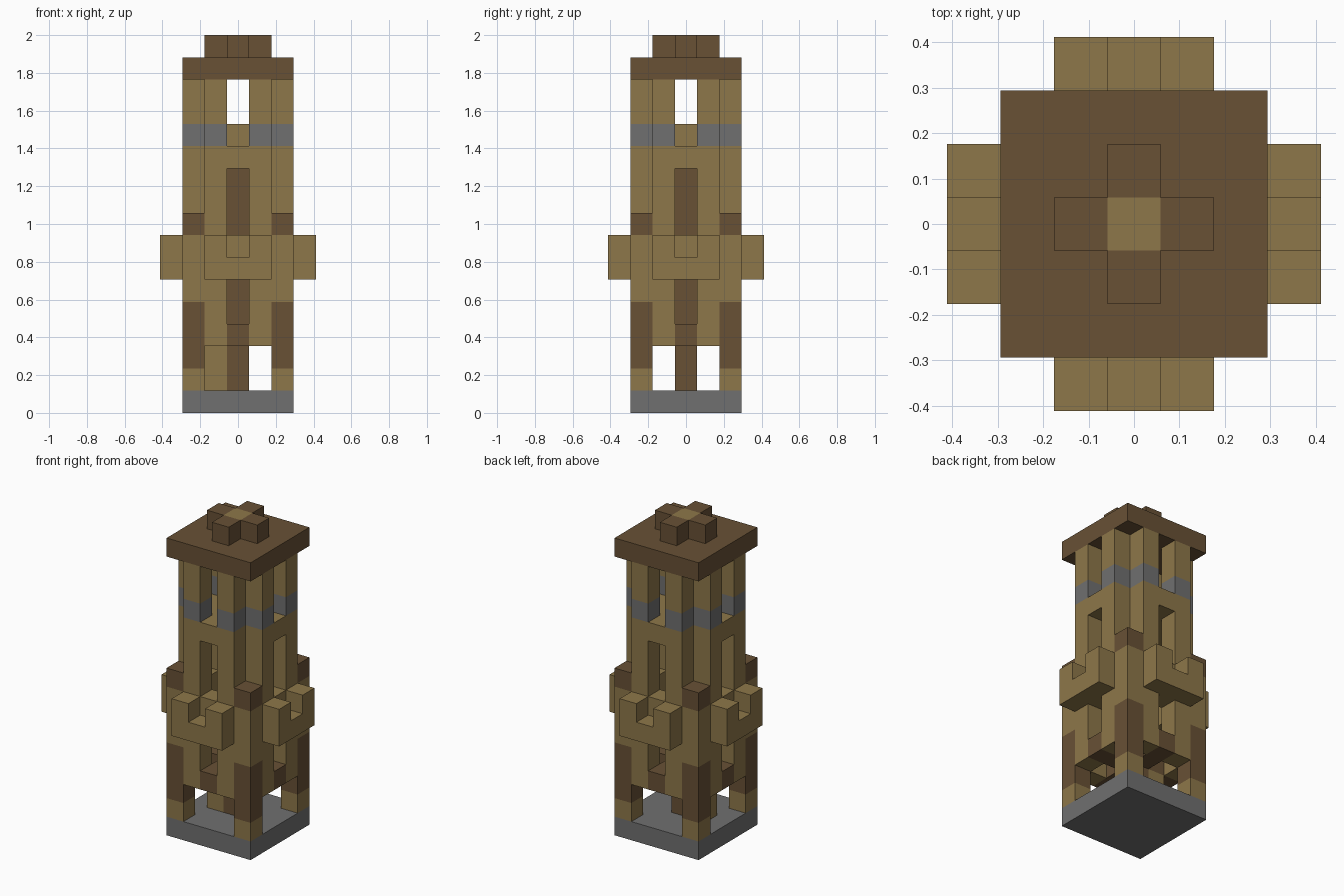
import bpy, bmesh, math
from mathutils import Vector

cube = bpy.data.objects.get("Cube")
if cube:
    bpy.data.objects.remove(cube, do_unlink=True)

U = 2 / 17  # one block; the tower is 17 blocks tall


def material(name, rgb):
    m = bpy.data.materials.new(name)
    m.use_nodes = True
    colour = (*rgb, 1)
    m.diffuse_color = colour
    m.node_tree.nodes["Principled BSDF"].inputs["Base Color"].default_value = colour
    return m


MATS = [material("tan_wood", (0.27, 0.185, 0.067)),
        material("dark_wood", (0.138, 0.082, 0.036)),
        material("grey_stone", (0.16, 0.16, 0.16))]
TAN, DARK, STONE = range(3)

parts = {}     # part name -> {cell: colour}
filled = set()  # every occupied cell


def block(part, colour, xs, ys, zs, turns=1):
    """Fill an inclusive range of blocks, repeated by quarter turns."""
    for x in range(xs[0], xs[1] + 1):
        for y in range(ys[0], ys[1] + 1):
            for z in range(zs[0], zs[1] + 1):
                a, b = x, y
                for _ in range(turns):
                    if (a, b, z) not in filled:
                        filled.add((a, b, z))
                        parts.setdefault(part, {})[a, b, z] = colour
                    a, b = -b, a


# Stone plinth
block("plinth", STONE, (-2, 2), (-2, 2), (0, 0))

# Corner legs with dark bands
for colour, zs in ((TAN, (1, 1)), (DARK, (2, 4)), (TAN, (5, 7)), (DARK, (8, 8))):
    block("corner_legs", colour, (2, 2), (2, 2), zs, 4)

# Central post and the step beside it
block("central_post", DARK, (0, 0), (0, 0), (1, 10))
block("central_post", TAN, (0, 0), (0, 0), (11, 12))
block("post_step", TAN, (-1, -1), (0, 0), (1, 2))

# Lower floor beams, crossing through the post
block("floor_beams", DARK, (0, 0), (-2, -1), (3, 3), 4)

# Paired wall columns on every side, with a stone band
for x in (-1, 1):
    for colour, zs in ((TAN, (3, 11)), (STONE, (12, 12)), (TAN, (13, 14))):
        block("wall_columns", colour, (x, x), (-2, -2), zs, 4)

# Wall panels behind the balconies and above the slits
block("wall_panels", TAN, (0, 0), (-2, -2), (6, 7), 4)
block("lookout_floor", TAN, (0, 0), (-2, -2), (11, 11), 4)
block("lookout_floor", TAN, (-1, 1), (-1, 1), (11, 11))

# Notched balconies
block("balconies", TAN, (-1, 1), (-3, -3), (6, 6), 4)
for x in (-1, 1):
    block("balconies", TAN, (x, x), (-3, -3), (7, 7), 4)

# Roof slab and cross-shaped finial
block("roof", DARK, (-2, 2), (-2, 2), (15, 15))
block("finial", TAN, (0, 0), (0, 0), (16, 16))
block("finial", DARK, (0, 0), (-1, -1), (16, 16), 4)


def build(name, cells):
    """Make one mesh from the exposed sides of a part's blocks."""
    bm = bmesh.new()
    for cell, colour in cells.items():
        for axis in range(3):
            for sign in (-1, 1):
                n = Vector((0, 0, 0))
                n[axis] = sign
                if tuple(int(c + d) for c, d in zip(cell, n)) in filled:
                    continue
                u = Vector((0, 0, 0))
                u[(axis + 1) % 3] = 0.5
                v = n.cross(u)
                mid = Vector(cell) + Vector((0, 0, 0.5)) + n / 2
                ring = (mid - u - v, mid + u - v, mid + u + v, mid - u + v)
                face = bm.faces.new([bm.verts.new(p * U) for p in ring])
                face.material_index = colour
    bmesh.ops.remove_doubles(bm, verts=bm.verts, dist=U / 100)
    bmesh.ops.dissolve_limit(bm, angle_limit=math.radians(1), verts=bm.verts,
                             edges=bm.edges, delimit={"MATERIAL"})
    mesh = bpy.data.meshes.new(name)
    for m in MATS:
        mesh.materials.append(m)
    bm.to_mesh(mesh)
    bm.free()
    bpy.context.collection.objects.link(bpy.data.objects.new(name, mesh))


for name, cells in parts.items():
    build(name, cells)
